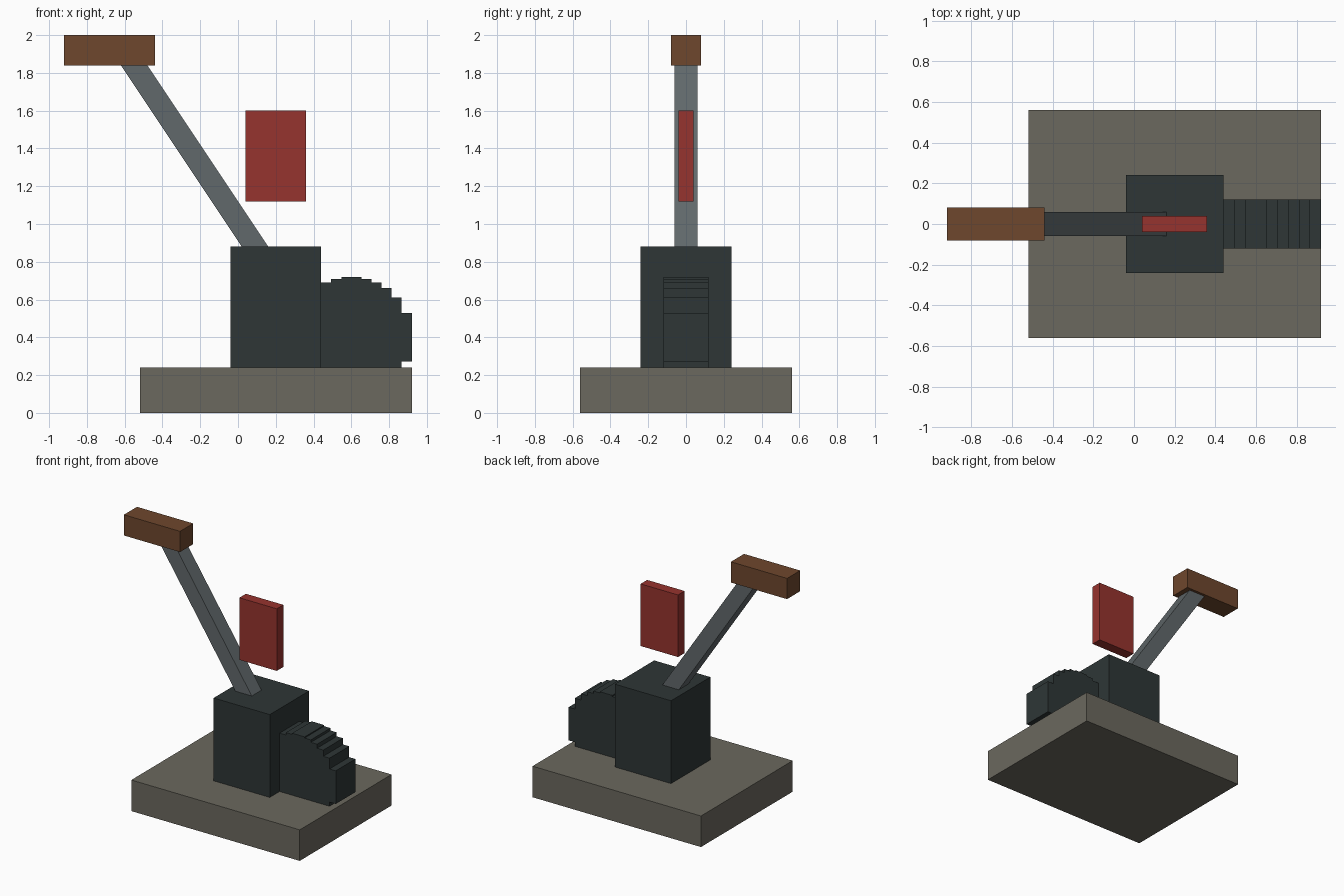
import bpy
import bmesh
import math

old = bpy.data.objects.get("Cube")
if old:
    bpy.data.objects.remove(old, do_unlink=True)


def make_material(name, rgb):
    """Flat material from 8-bit sRGB values."""
    linear = [((c / 255 + 0.055) / 1.055) ** 2.4 for c in rgb] + [1.0]
    mat = bpy.data.materials.new(name)
    mat.use_nodes = True
    mat.diffuse_color = linear
    bsdf = next(n for n in mat.node_tree.nodes if n.type == 'BSDF_PRINCIPLED')
    bsdf.inputs["Base Color"].default_value = linear
    bsdf.inputs["Roughness"].default_value = 0.8
    return mat


def extrude_profile(name, profile, half_depth, mat):
    """Extrude an (x, z) outline along y, centred on y = 0."""
    bm = bmesh.new()
    face = bm.faces.new([bm.verts.new((x, -half_depth, z)) for x, z in profile])
    result = bmesh.ops.extrude_face_region(bm, geom=[face], use_keep_orig=True)
    verts = [g for g in result["geom"] if isinstance(g, bmesh.types.BMVert)]
    bmesh.ops.translate(bm, verts=verts, vec=(0, 2 * half_depth, 0))
    bmesh.ops.recalc_face_normals(bm, faces=bm.faces)
    mesh = bpy.data.meshes.new(name)
    bm.to_mesh(mesh)
    bm.free()
    mesh.materials.append(mat)
    obj = bpy.data.objects.new(name, mesh)
    bpy.context.collection.objects.link(obj)
    return obj


def block(name, x0, x1, z0, z1, half_depth, mat):
    outline = [(x0, z0), (x1, z0), (x1, z1), (x0, z1)]
    return extrude_profile(name, outline, half_depth, mat)


stone = make_material("warm grey stone", (107, 104, 94))
iron = make_material("dark iron", (46, 54, 54))
steel = make_material("grey steel", (97, 104, 107))
wood = make_material("brown wood", (110, 71, 45))
red = make_material("red paint", (150, 51, 46))

# Base, housing, handle and floating marker plate
block("base", -0.52, 0.92, 0, 0.24, 0.56, stone)
block("housing", -0.04, 0.44, 0.24, 0.88, 0.24, iron)
block("handle", -0.92, -0.44, 1.84, 2, 0.08, wood)
block("marker_plate", 0.04, 0.36, 1.12, 1.6, 0.04, red)

# Slanted lever, its ends sunk into the housing and handle
slope = -2 / 3
z_low, z_high = 0.84, 1.88
x_low = 0.09 + slope * (z_low - 0.88)
x_high = 0.09 + slope * (z_high - 0.88)
extrude_profile("lever", [(x_low - 0.07, z_low), (x_low + 0.07, z_low),
                          (x_high + 0.07, z_high), (x_high - 0.07, z_high)],
                0.06, steel)

# Stepped wheel: a disc cut into equal columns
radius, columns = 0.32, 12
centre_x, centre_z = 0.6, 0.4
width = 2 * radius / columns
upper, lower = [], []
for i in range(columns):
    left = -radius + i * width
    height = math.sqrt(radius ** 2 - (left + width / 2) ** 2)
    for x in (left, left + width):
        upper.append((centre_x + x, centre_z + height))
        lower.append((centre_x + x, centre_z - height))
# Drop the doubled points in the middle where two columns match
middle = columns
for side in (upper, lower):
    del side[middle - 1:middle + 1]
extrude_profile("stepped_wheel", upper + lower[::-1], 0.12, iron)
